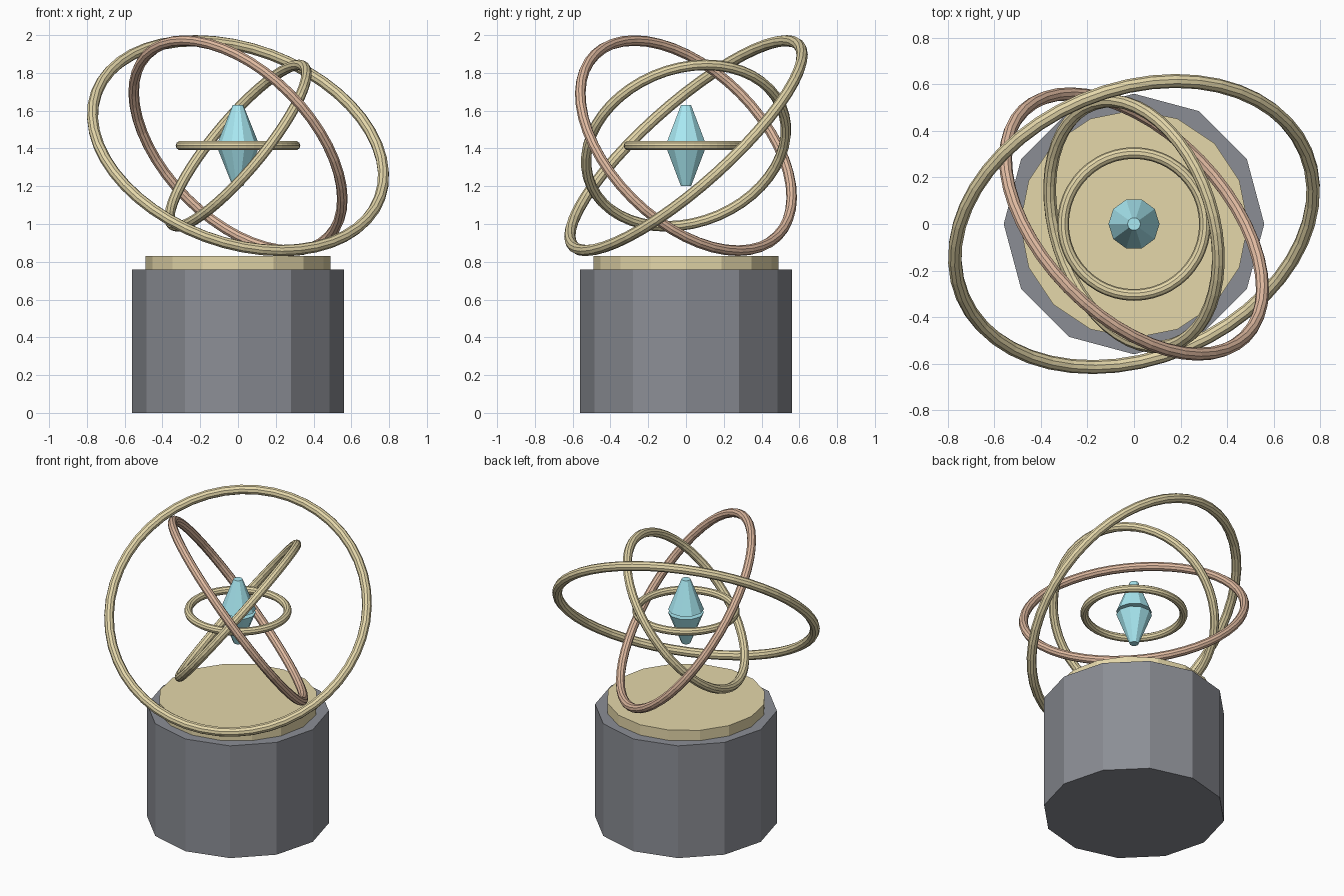
import bpy, math
from mathutils import Vector

if "Cube" in bpy.data.objects:
    bpy.data.objects.remove(bpy.data.objects["Cube"])


def material(name, rgb):
    m = bpy.data.materials.new(name)
    m.diffuse_color = (*rgb, 1)
    m.use_nodes = True
    m.node_tree.nodes["Principled BSDF"].inputs["Base Color"].default_value = m.diffuse_color
    return m


GOLD = material("gold", (0.78, 0.68, 0.40))
COPPER = material("copper", (0.76, 0.50, 0.36))
CYAN = material("crystal_cyan", (0.40, 0.82, 0.90))
DARK = material("dark_stone", (0.26, 0.27, 0.30))
CENTER = 1.415


def frustum(name, sides, r_low, r_high, z0, z1, mat, turn=0):
    bpy.ops.mesh.primitive_cone_add(vertices=sides, radius1=r_low, radius2=r_high,
                                    depth=z1 - z0, location=(0, 0, (z0 + z1) / 2),
                                    rotation=(0, 0, math.radians(turn)))
    ob = bpy.context.object
    ob.name = name
    ob.data.materials.append(mat)


def ring(name, radius, thickness, normal, mat):
    bpy.ops.mesh.primitive_torus_add(major_radius=radius, minor_radius=thickness,
                                     major_segments=48, minor_segments=10,
                                     location=(0, 0, CENTER))
    ob = bpy.context.object
    ob.name = name
    ob.rotation_euler = Vector(normal).to_track_quat('Z', 'Y').to_euler()
    ob.data.materials.append(mat)


# Pedestal and its cap plate
frustum("pedestal", 12, 0.56, 0.56, 0, 0.76, DARK)
frustum("pedestal_cap", 16, 0.49, 0.49, 0.76, 0.83, GOLD)

# Floating crystal: two faceted halves with a thin gap between
frustum("crystal_upper", 10, 0.11, 0.028, 1.425, 1.63, CYAN, 90)
frustum("crystal_lower", 10, 0.028, 0.11, 1.20, 1.405, CYAN, 90)

# Nested tilted rings, each given by the direction of its axis
ring("inner_ring", 0.305, 0.025, (0, 0, 1), GOLD)
ring("middle_ring", 0.545, 0.028, (-0.746, -0.24, 0.62), GOLD)
ring("copper_ring", 0.681, 0.028, (0.585, 0.57, 0.577), COPPER)
ring("outer_ring", 0.80, 0.03, (0.27, -0.64, 0.72), GOLD)
